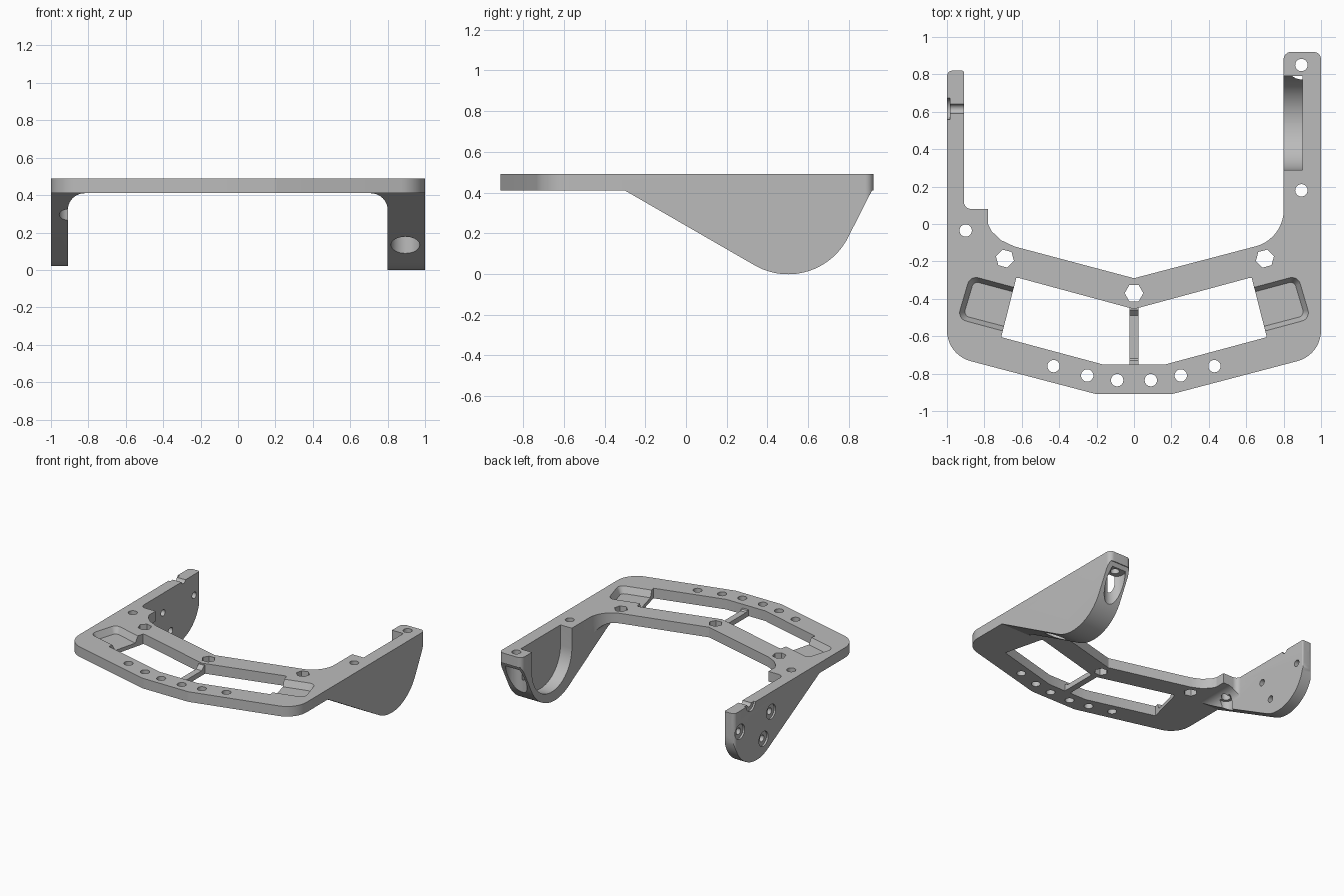
import bpy, bmesh, math
from mathutils import Vector

cube = bpy.data.objects.get("Cube")
if cube:
    bpy.data.objects.remove(cube, do_unlink=True)

PLATE_LOW, PLATE_TOP = 0.41, 0.49

grey = bpy.data.materials.new("machined grey")
grey.use_nodes = True
grey.diffuse_color = (0.5, 0.5, 0.5, 1)
grey.node_tree.nodes["Principled BSDF"].inputs["Base Color"].default_value = (0.5, 0.5, 0.5, 1)


def rounded(corners, steps=10):
    """Polygon from (a, b[, radius]) corners, with tangent arcs at the radii."""
    out = []
    for i, c in enumerate(corners):
        p = Vector(c[:2])
        r = c[2] if len(c) > 2 else 0
        if not r:
            out.append(p)
            continue
        d1 = (Vector(corners[i - 1][:2]) - p).normalized()
        d2 = (Vector(corners[(i + 1) % len(corners)][:2]) - p).normalized()
        half = d1.angle(d2) / 2
        centre = p + (d1 + d2).normalized() * r / math.sin(half)
        a = p + d1 * r / math.tan(half) - centre
        b = p + d2 * r / math.tan(half) - centre
        start = math.atan2(a.y, a.x)
        sweep = (math.atan2(b.y, b.x) - start + math.pi) % (2 * math.pi) - math.pi
        for k in range(steps + 1):
            t = start + sweep * k / steps
            out.append(centre + r * Vector((math.cos(t), math.sin(t))))
    return out


def ring(a, b, r, sides=32, turn=0):
    return [Vector((a + r * math.cos(turn + math.tau * k / sides),
                    b + r * math.sin(turn + math.tau * k / sides))) for k in range(sides)]


def place(p, t, axis):
    return {"x": (t, p[0], p[1]), "y": (p[0], t, p[1]), "z": (p[0], p[1], t)}[axis]


def solid(name, low, t0, t1, axis="z", high=None):
    """Prism, or loft between two matching outlines, along an axis."""
    bm = bmesh.new()
    a = [bm.verts.new(place(p, t0, axis)) for p in low]
    b = [bm.verts.new(place(p, t1, axis)) for p in (high or low)]
    bm.faces.new(a)
    bm.faces.new(b)
    for i in range(len(a)):
        bm.faces.new((a[i - 1], a[i], b[i], b[i - 1]))
    bmesh.ops.recalc_face_normals(bm, faces=bm.faces)
    mesh = bpy.data.meshes.new(name)
    bm.to_mesh(mesh)
    bm.free()
    mesh.materials.append(grey)
    obj = bpy.data.objects.new(name, mesh)
    bpy.context.collection.objects.link(obj)
    return obj


def combine(target, tool, operation="DIFFERENCE"):
    mod = target.modifiers.new("cut", "BOOLEAN")
    mod.operation = operation
    mod.solver = "EXACT"
    mod.object = tool
    bpy.context.view_layer.objects.active = target
    bpy.ops.object.modifier_apply(modifier=mod.name)
    bpy.data.objects.remove(tool, do_unlink=True)


def drill(target, a, b, r, t0, t1, axis="z", sides=32, turn=0):
    combine(target, solid("drill", ring(a, b, r, sides, turn), t0, t1, axis))


# Flat plate outline with both arms
outline = rounded([
    (-1, 0.82, 0.03), (-1, -0.7, 0.17), (-0.2, -0.91, 0.1), (0.2, -0.91, 0.1),
    (1, -0.7, 0.17), (1, 0.92, 0.04), (0.8, 0.92, 0.04), (0.8, -0.08, 0.2),
    (0, -0.29), (-0.64, -0.12), (-0.71, -0.087), (-0.76, -0.04), (-0.78, 0),
    (-0.78, 0.08), (-0.91, 0.08, 0.04), (-0.91, 0.82, 0.01)])
frame = solid("bracket_frame", outline, PLATE_LOW, PLATE_TOP)

# Central opening and its lower cross rib
opening = [(0, -0.455), (0.61, -0.29), (0.63, -0.29), (0.71, -0.605), (0.17, -0.75)]
opening += [(-x, y) for x, y in reversed(opening[1:])]
combine(frame, solid("opening", opening, 0.3, 0.6))
rib = [(-0.77, PLATE_LOW), (-0.44, PLATE_LOW), (-0.44, 0.48), (-0.46, 0.48),
       (-0.49, 0.45), (-0.72, 0.45), (-0.73, 0.46), (-0.77, 0.46)]
combine(frame, solid("rib", rib, -0.025, 0.025, "x"), "UNION")

# Hanging side arms, filleted into the underside of the plate
right_profile = [(-0.3, 0.46), (-0.3, 0.41), (0.638, -0.131, 0.33), (0.913, 0.41), (0.95, 0.47)]
left_profile = [(-0.247, 0.46), (-0.247, 0.41), (0.82, -0.169, 0.28), (0.82, 0.47)]
for name, profile, side, inner in (("wide_arm", right_profile, 1, 0.8),
                                   ("thin_arm", left_profile, -1, 0.91)):
    arm = solid(name, rounded(profile, 28), side * 0.66, side * 1.1, "x")
    combine(arm, solid("limit", outline, -0.2, 0.8), "INTERSECT")
    under = rounded([(0.3, -0.2), (inner, -0.2), (inner, PLATE_LOW, 0.09), (0.3, PLATE_LOW)])
    combine(arm, solid("fillet", [(side * p.x, p.y) for p in under], -1.2, 1.2, "y"))
    combine(frame, arm, "UNION")

# Round-bottomed pocket inside the wide arm
u_shape = rounded([(0.29, 0.6), (0.29, 0.08, 0.249), (0.79, 0.08, 0.249), (0.79, 0.6)], 18)
combine(frame, solid("pocket", u_shape, 0.7, 0.9, "x"))

# Sloped recesses at both ends of the opening
floor = [(0.6, -0.375), (0.857, -0.306, 0.03), (0.912, -0.49, 0.03), (0.66, -0.556)]
rim = [(0.6, -0.345), (0.88, -0.27, 0.05), (0.95, -0.51, 0.05), (0.66, -0.588)]
for side in (1, -1):
    low, high = ([(side * p.x, p.y) for p in rounded(c, 8)] for c in (floor, rim))
    combine(frame, solid("recess", low, 0.44, 0.5, "z", high))

# Screw holes along the front edge and in the arms
for x, y in ((0.43, -0.76), (0.25, -0.81), (0.09, -0.835)):
    for side in (1, -1):
        drill(frame, side * x, y, 0.033, 0.3, 0.6)
for x, y, wide in ((0.895, 0.18, 0.077), (0.895, 0.85, 0.077), (-0.9, -0.035, 0.056)):
    drill(frame, x, y, 0.033, 0.2, 0.6)
    drill(frame, x, y, wide, -0.1, 0.38)

# Hexagonal holes
for x, y, turn in ((-0.69, -0.185, -15), (0, -0.37, 0), (0.7, -0.185, 15)):
    drill(frame, x, y, 0.05, 0.3, 0.6, sides=6, turn=math.radians(turn))

# Counterbored holes through the thin arm
for y, z in ((0.36, 0.335), (0.75, 0.325), (0.455, 0.156), (0.615, 0.495)):
    drill(frame, y, z, 0.026, -1.1, -0.85, "x")
    drill(frame, y, z, 0.058, -1.1, -0.985, "x")

# Smooth curves, sharp edges
bpy.ops.object.select_all(action="DESELECT")
frame.select_set(True)
bpy.context.view_layer.objects.active = frame
bpy.ops.object.shade_smooth_by_angle(angle=math.radians(25))
